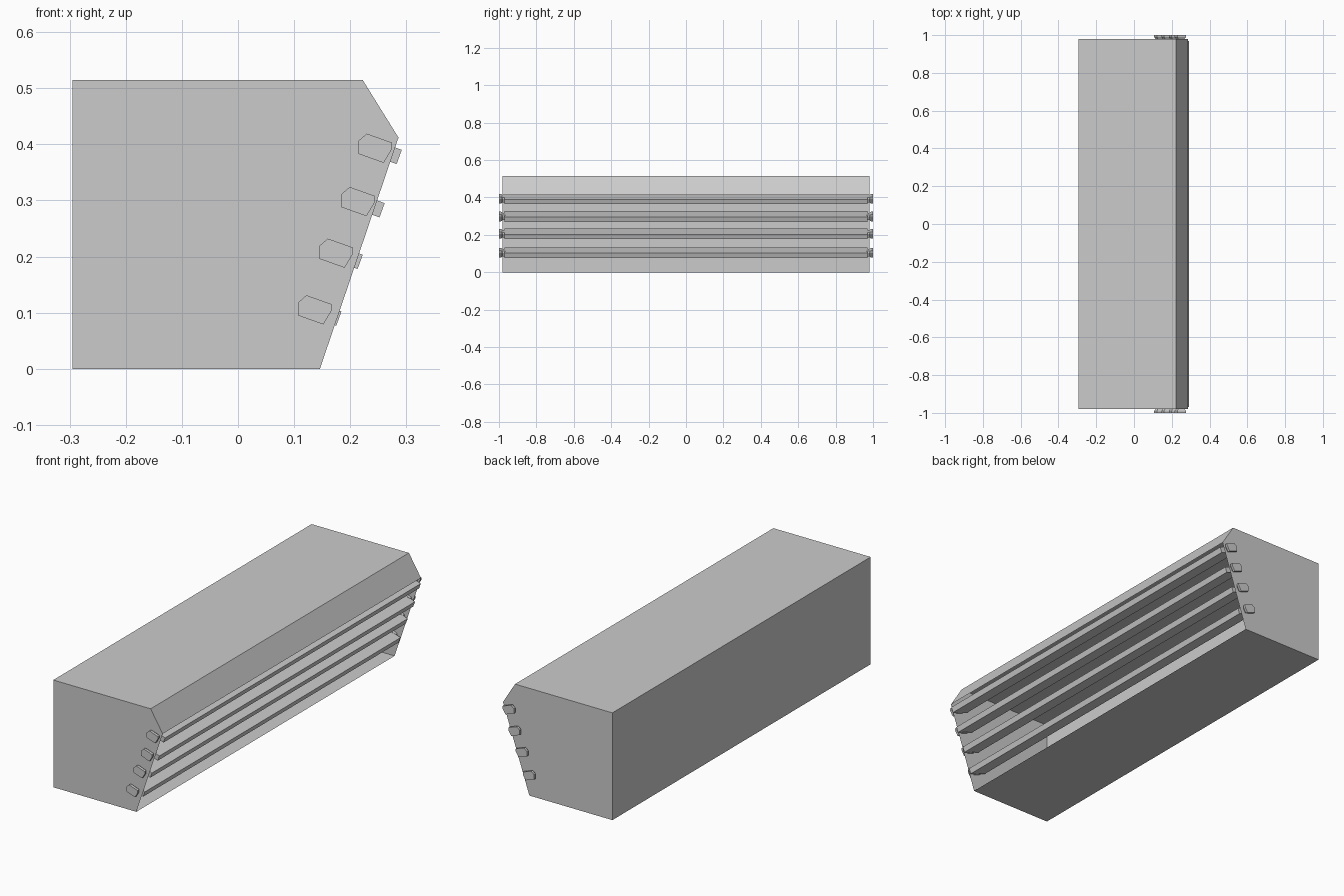
import bpy, math
from mathutils import Matrix, Vector

if "Cube" in bpy.data.objects:
    bpy.data.objects.remove(bpy.data.objects["Cube"])

SLAT_CENTRES = [(0.137, 0.105), (0.175, 0.206), (0.214, 0.298), (0.2445, 0.393)]
TILT = math.radians(20)


def make_object(name, verts, faces):
    mesh = bpy.data.meshes.new(name)
    mesh.from_pydata(verts, [], faces)
    mesh.update()
    obj = bpy.data.objects.new(name, mesh)
    bpy.context.collection.objects.link(obj)
    return obj


def loft(name, sections, skip=()):
    """Join equal xz outlines [(y, points)] along y; skip leaves sides open."""
    n = len(sections[0][1])
    verts = [(x, y, z) for y, pts in sections for x, z in pts]
    faces = [list(range(n)), list(range(len(verts) - 1, len(verts) - n - 1, -1))]
    for s in range(len(sections) - 1):
        a, b = s * n, (s + 1) * n
        for i in range(n):
            if i not in skip:
                j = (i + 1) % n
                faces.append([a + j, a + i, b + i, b + j])
    return make_object(name, verts, faces)


# Thin-walled housing, counter-clockwise seen from the front, slanted side open
housing = [(-0.295, 0), (0.146, 0), (0.286, 0.412), (0.222, 0.515), (-0.295, 0.515)]
loft("housing", [(-0.98, housing), (0.98, housing)], skip=(1,))

# Hexagonal pin outline around its centre
HEX = [(-0.030, -0.010), (0.015, -0.026), (0.030, -0.001),
       (0.030, 0.010), (-0.015, 0.026), (-0.030, 0.013)]


def hexagon(cx, cz, k):
    return [(cx + x * k, cz + z * k) for x, z in HEX]


for i, (cx, cz) in enumerate(SLAT_CENTRES, 1):
    # Tilted louvre slat
    half_l, half_t = 0.0455, 0.0135
    c, s = math.cos(TILT), math.sin(TILT)
    corners = [(-half_l, -half_t), (half_l, -half_t), (half_l, half_t), (-half_l, half_t)]
    slat = [(cx + u * c + v * s, cz - u * s + v * c) for u, v in corners]
    loft(f"slat_{i}", [(-0.97, slat), (0.97, slat)])

    # Flared pivot pins through both end walls
    for side, label in ((-1, "front"), (1, "back")):
        profile = [(1.0, 1.0), (0.989, 1.0), (0.98, 0.75), (0.966, 0.75)]
        sections = sorted(((side * y, hexagon(cx, cz, k)) for y, k in profile),
                          key=lambda t: t[0])
        loft(f"pivot_pin_{label}_{i}", sections)
